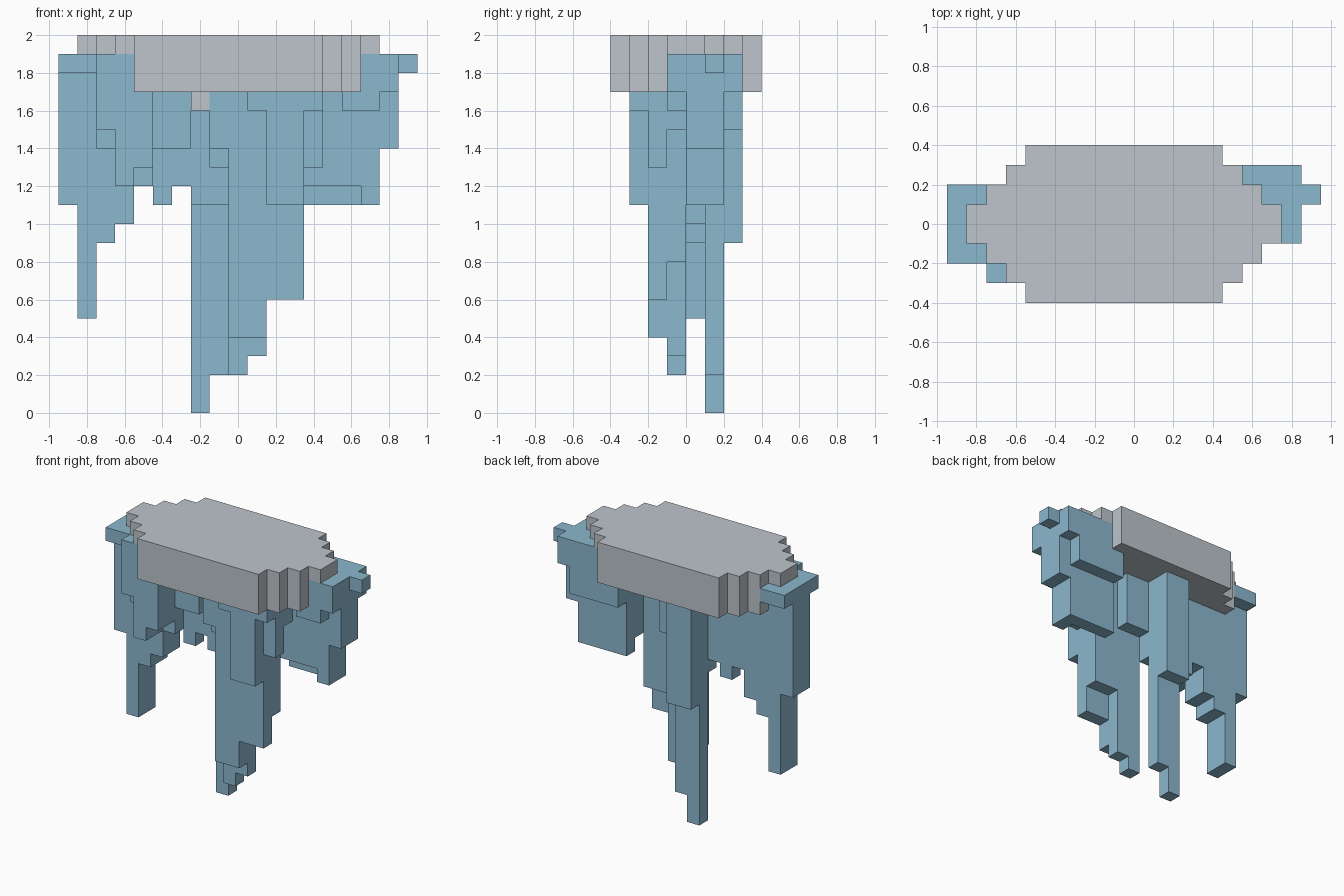
import bpy, bmesh
from mathutils import Vector

if "Cube" in bpy.data.objects:
    bpy.data.objects.remove(bpy.data.objects["Cube"], do_unlink=True)

UNIT = 0.1
SLAB_TOP, RIM, SLAB_BOTTOM = 20, 19, 17
ROWS = "ABCDEF"  # depth rows from front to back


def material(name, rgb):
    mat = bpy.data.materials.new(name)
    mat.use_nodes = True
    mat.diffuse_color = (*rgb, 1)
    mat.node_tree.nodes["Principled BSDF"].inputs["Base Color"].default_value = (*rgb, 1)
    return mat


ice = material("ice blue", (0.26, 0.48, 0.62))
stone = material("pale grey", (0.51, 0.56, 0.60))


def slab_span(row):
    """First and last slab column of a row; the oval narrows by a step per row."""
    step = row if row >= 0 else -row - 1
    return step - 8, 7 - step


def hang(rows, first, *bottoms):
    """Columns hanging side by side; those at the slab's ends climb to its rim."""
    cells = set()
    for letter in rows:
        row = ROWS.index(letter) - 3
        start, end = slab_span(row)
        for x, bottom in enumerate(bottoms, first):
            top = SLAB_BOTTOM if start < x < end else RIM
            cells |= {(x, row, z) for z in range(bottom, top)}
    return cells


def build(name, cells, mat):
    """Skin a set of cells with its outer faces only."""
    bm = bmesh.new()
    verts = {}

    def vert(p):
        key = tuple(round(c * 2) for c in p)
        if key not in verts:
            verts[key] = bm.verts.new(p * UNIT)
        return verts[key]

    for cell in sorted(cells):
        centre = Vector(cell) + Vector((0, 0.5, 0.5))
        for axis in range(3):
            for side in (-1, 1):
                n = Vector.Fill(3, 0)
                n[axis] = side
                if tuple(int(c + d) for c, d in zip(cell, n)) in cells:
                    continue
                u = Vector.Fill(3, 0)
                u[axis - 1] = 0.5
                v = n.cross(u)
                mid = centre + n / 2
                bm.faces.new([vert(mid + p) for p in (-u - v, u - v, u + v, v - u)])
    # merge flat neighbours into clean panels
    bmesh.ops.dissolve_limit(bm, angle_limit=0.01, verts=bm.verts[:], edges=bm.edges[:])
    bmesh.ops.triangulate(bm, faces=[f for f in bm.faces if len(f.verts) > 4])
    mesh = bpy.data.meshes.new(name)
    bm.to_mesh(mesh)
    bm.free()
    mesh.materials.append(mat)
    obj = bpy.data.objects.new(name, mesh)
    bpy.context.collection.objects.link(obj)


parts = {
    # broad front spike with its shoulders
    "front_icicle": hang("A", 1, 16, 11, 11, 16) | hang("B", -1, 14, 4, 4, 6, 6, 13)
    | hang("C", -1, 13, 2, 3, 8, 8, 15) | hang("D", 0, 13, 13),
    # longest spike at the back
    "back_icicle": hang("D", -2, 11, 11) | hang("E", -2, 0, 2) | hang("F", -2, 9, 9),
    # spikes at the model's right end, with a flat ledge around them
    "right_icicle": hang("A", -7, 15, 12, 13) | hang("B", -7, 14, 12, 13)
    | hang("CD", -9, 11, 5, 9, 10, 12) | hang("BE", -9, 18, 18),
    # little spike between the clusters
    "small_icicle": hang("C", -4, 14, 14) | hang("D", -4, 11, 12),
    # wide curtain at the model's left end, with a knob at its tip
    "left_icicle": hang("C", 6, 16, 16, 17) | hang("D", 4, 12, 12, 12, 11, 14)
    | hang("E", 4, 11, 11, 11, 11, 14, 18) | hang("F", 4, 15, 15, 15, 15, 17),
}
for name, cells in parts.items():
    build(name, cells, ice)

# stepped oval slab with a small stub below, its rim cut away where ice takes its place
slab = hang("B", -2, SLAB_BOTTOM - 1)
for row in range(-4, 4):
    start, end = slab_span(row)
    slab |= {(x, row, z) for x in range(start, end + 1) for z in range(SLAB_BOTTOM, SLAB_TOP)}
build("slab", slab.difference(*parts.values()), stone)
